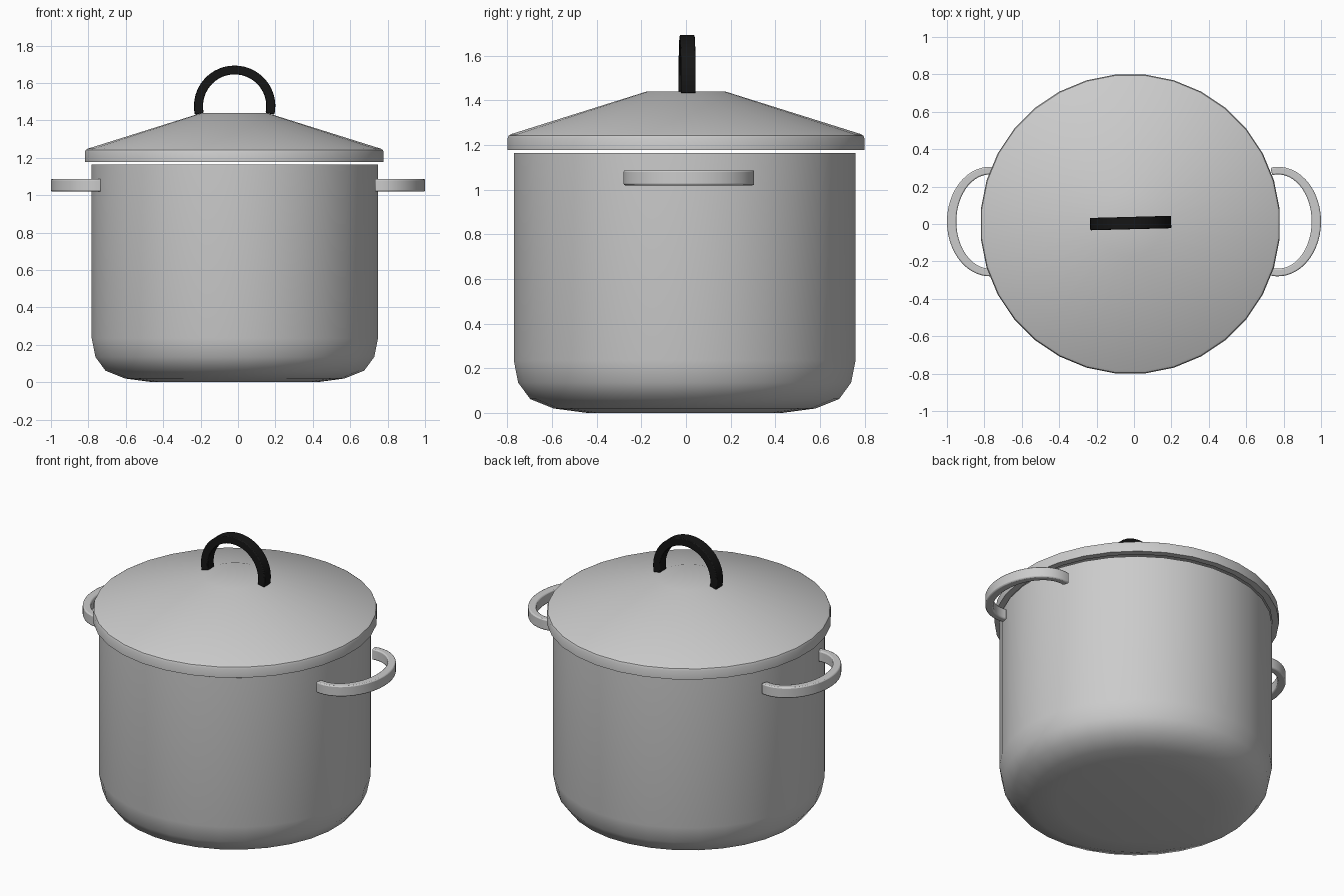
import bpy, bmesh
from math import sin, cos, pi, radians
from mathutils import Matrix

if "Cube" in bpy.data.objects:
    bpy.data.objects.remove(bpy.data.objects["Cube"])


def finish(name, bm, location, angle=35):
    bmesh.ops.recalc_face_normals(bm, faces=bm.faces[:])
    mesh = bpy.data.meshes.new(name)
    bm.to_mesh(mesh)
    bm.free()
    obj = bpy.data.objects.new(name, mesh)
    bpy.context.collection.objects.link(obj)
    obj.location = location
    bpy.ops.object.select_all(action='DESELECT')
    obj.select_set(True)
    bpy.context.view_layer.objects.active = obj
    bpy.ops.object.shade_smooth_by_angle(angle=radians(angle))
    return obj


def lathe(name, profile, location, sides=32):
    """Revolve an (r, z) profile; the ends are capped flat."""
    bm = bmesh.new()
    rings = []
    for r, z in profile:
        rings.append([bm.verts.new((r * cos(2 * pi * (i + .5) / sides),
                                    r * sin(2 * pi * (i + .5) / sides), z))
                      for i in range(sides)])
    for a, b in zip(rings, rings[1:]):
        for i in range(sides):
            j = (i + 1) % sides
            bm.faces.new((a[i], a[j], b[j], b[i]))
    bm.faces.new(rings[0])
    bm.faces.new(rings[-1])
    return finish(name, bm, location)


def arch(name, outer, inner, height, overrun, location, matrix, segments, bevel):
    """Curved band opening toward -x, extruded along z, then turned by matrix."""
    bm = bmesh.new()
    sections = []
    for i in range(segments + 1):
        t = radians(-90 - overrun + (180 + 2 * overrun) * i / segments)
        sections.append([bm.verts.new((rx * cos(t), ry * sin(t), z))
                         for (rx, ry), z in ((outer, -height / 2), (outer, height / 2),
                                             (inner, height / 2), (inner, -height / 2))])
    for a, b in zip(sections, sections[1:]):
        for i in range(4):
            j = (i + 1) % 4
            bm.faces.new((a[i], a[j], b[j], b[i]))
    bm.faces.new(sections[0])
    bm.faces.new(sections[-1])
    bm.transform(matrix)
    obj = finish(name, bm, location)
    mod = obj.modifiers.new("soft_edges", 'BEVEL')
    mod.width = bevel
    mod.segments = 2
    mod.limit_method = 'ANGLE'
    mod.angle_limit = radians(40)
    return obj


# Pot: rounded base, straight wall, hollow inside
lathe("pot_body", [(.44, 0), (.59, .02), (.695, .062), (.749, .135), (.769, .235),
                   (.769, 1.165), (.745, 1.165), (.745, .24), (.67, .08), (.44, .025)],
      (-.017, -.006, 0))

# Lid: short rim and conical top with a small flat, hollow below
lathe("lid", [(.175, 1.44), (.786, 1.249), (.798, 1.242), (.803, 1.23), (.803, 1.178),
              (.765, 1.178), (.765, 1.225), (.175, 1.415)],
      (-.02, 0, 0))

# Side handles: flat oval loops on left and right
for name, x, turn in (("right_handle", .77, 0), ("left_handle", -.77, pi)):
    arch(name, (.23, .293), (.18, .252), .067, 10, (x, .013, 1.053),
         Matrix.Rotation(turn, 4, 'Z'), 28, .007)

# Lid handle: upright black hoop, turned very slightly
black = bpy.data.materials.new("black")
black.diffuse_color = (.008, .008, .008, 1)
black.use_nodes = True
black.node_tree.nodes["Principled BSDF"].inputs["Base Color"].default_value = black.diffuse_color
upright = (Matrix.Rotation(radians(1.5), 4, 'Z') @ Matrix.Rotation(pi / 2, 4, 'X')
           @ Matrix.Rotation(pi / 2, 4, 'Z'))
hoop = arch("lid_handle", (.217, .217), (.17, .17), .066, 12, (-.018, .005, 1.476),
            upright, 28, .005)
hoop.data.materials.append(black)
